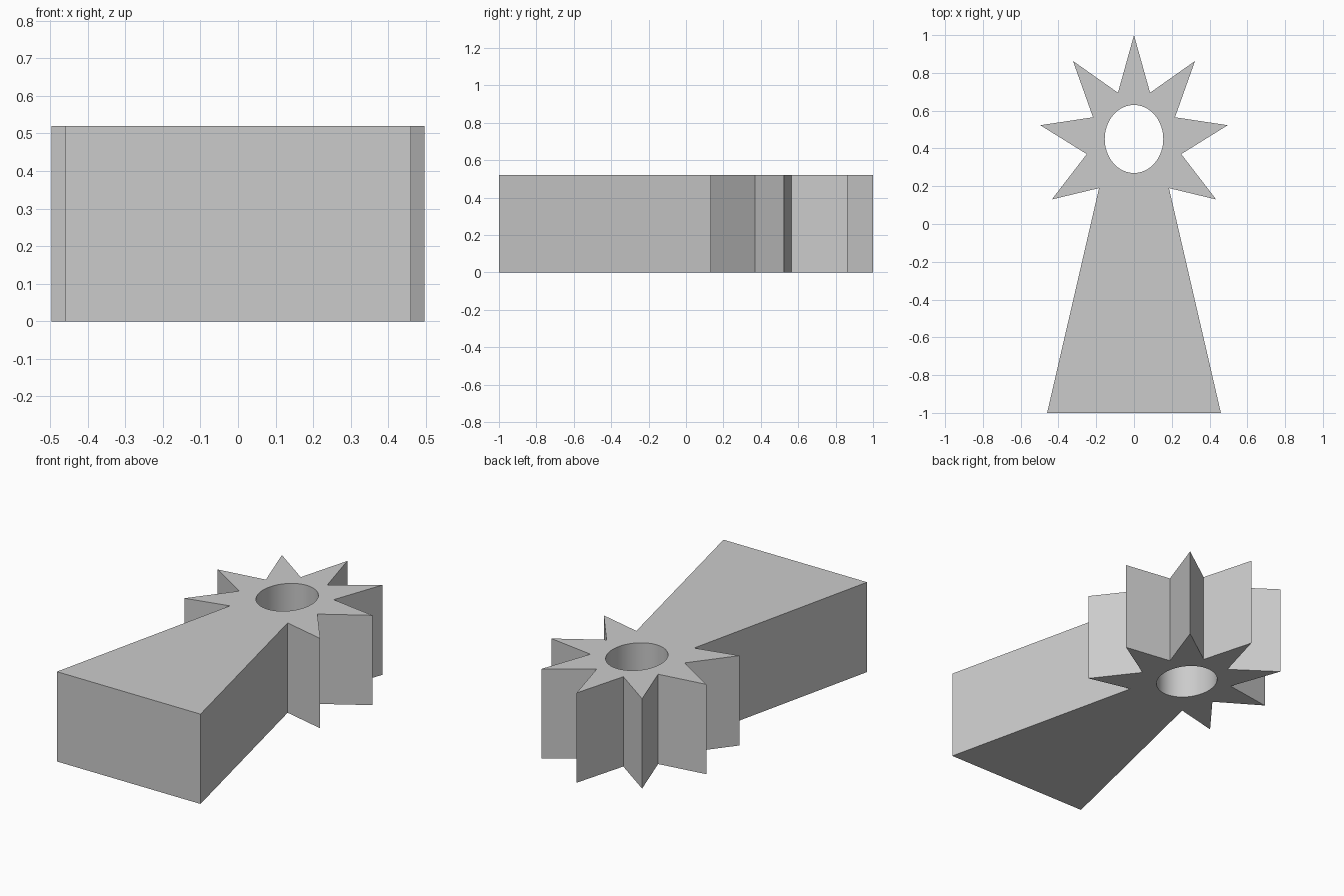
import bpy
import bmesh
import math

cube = bpy.data.objects.get("Cube")
if cube:
    bpy.data.objects.remove(cube, do_unlink=True)

HEIGHT = 0.52
HOLE_Y, HOLE_RX, HOLE_RY = 0.45, 0.155, 0.18
HOLE_SIDES = 64


def make_material(name, value):
    mat = bpy.data.materials.new(name)
    mat.use_nodes = True
    color = (value, value, value, 1)
    mat.diffuse_color = color
    mat.node_tree.nodes["Principled BSDF"].inputs["Base Color"].default_value = color
    return mat


def add_loop(bm, points):
    verts = [bm.verts.new((x, y, 0)) for x, y in points]
    return [bm.edges.new((a, b)) for a, b in zip(verts, verts[1:] + verts[:1])]


# Half outline: back spike, alternating notches and spikes, then the flared handle
tip = [(0, 1)]
half = [(0.085, 0.695), (0.323, 0.863), (0.217, 0.565), (0.496, 0.523),
        (0.25, 0.37), (0.435, 0.13), (0.185, 0.19), (0.46, -1)]
outline = tip + half + [(-x, y) for x, y in reversed(half)]

# Oval opening through the star head
angles = [math.tau * i / HOLE_SIDES for i in range(HOLE_SIDES)]
hole = [(HOLE_RX * math.cos(a), HOLE_Y + HOLE_RY * math.sin(a)) for a in angles]

# Fill the outline around the opening and raise it into a thick plate
bm = bmesh.new()
edges = add_loop(bm, outline) + add_loop(bm, hole)
bmesh.ops.triangle_fill(bm, edges=edges, use_beauty=True)
raised = bmesh.ops.extrude_face_region(bm, geom=bm.faces[:], use_keep_orig=True)
top = [g for g in raised["geom"] if isinstance(g, bmesh.types.BMVert)]
bmesh.ops.translate(bm, verts=top, vec=(0, 0, HEIGHT))
bmesh.ops.recalc_face_normals(bm, faces=bm.faces[:])

mesh = bpy.data.meshes.new("star_head_and_handle")
bm.to_mesh(mesh)
bm.free()
mesh.materials.append(make_material("light_grey", 0.6))
body = bpy.data.objects.new("star_head_and_handle", mesh)
bpy.context.collection.objects.link(body)

# Smooth opening wall, crisp spikes
bpy.ops.object.select_all(action="DESELECT")
body.select_set(True)
bpy.context.view_layer.objects.active = body
bpy.ops.object.shade_smooth_by_angle(angle=math.radians(25))
